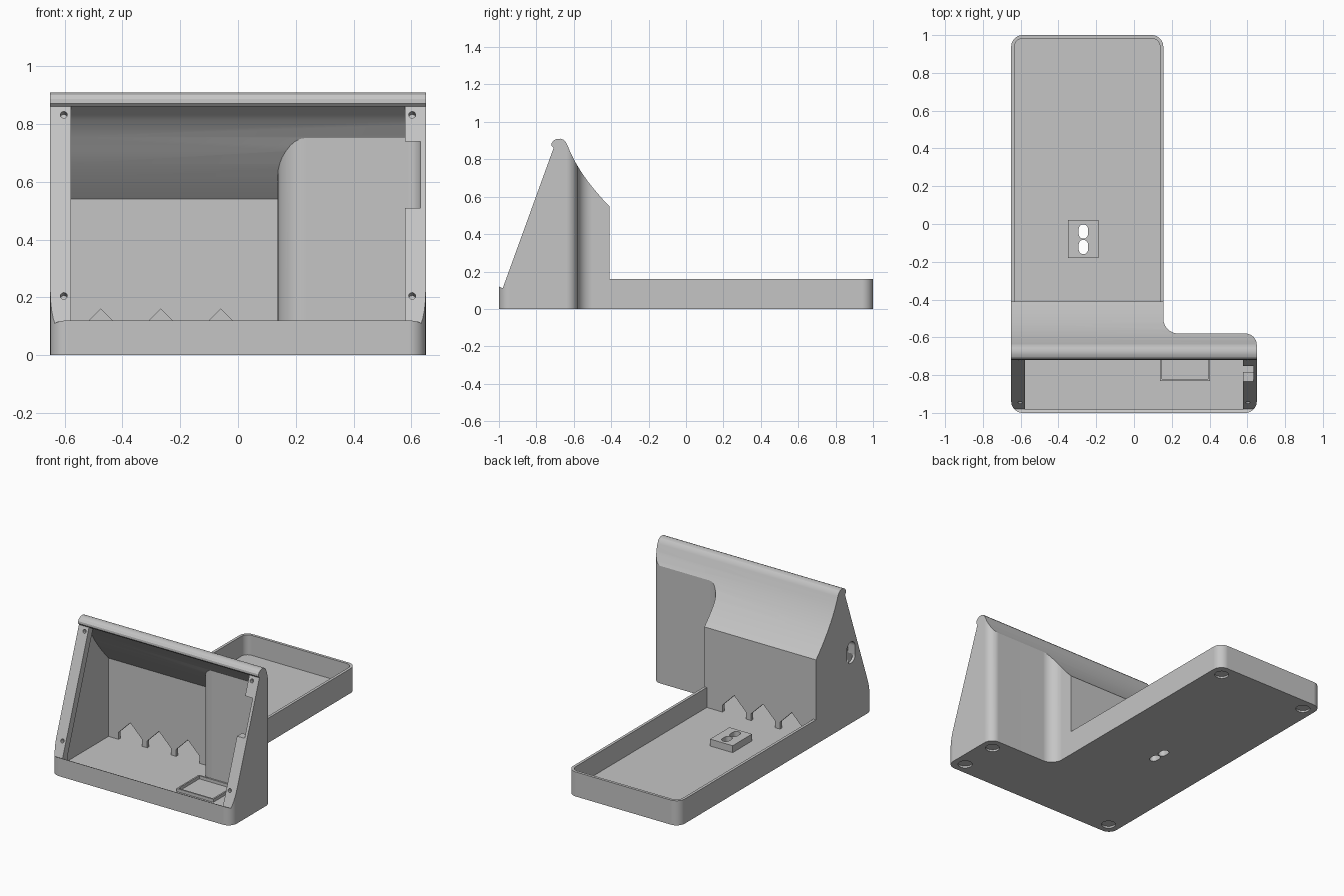
import bpy, bmesh, math
from mathutils import Vector, Matrix

cube = bpy.data.objects.get("Cube")
if cube:
    bpy.data.objects.remove(cube, do_unlink=True)

grey = bpy.data.materials.new("plain grey")
grey.use_nodes = True
grey.diffuse_color = (0.56, 0.56, 0.56, 1)
grey.node_tree.nodes["Principled BSDF"].inputs["Base Color"].default_value = (0.56, 0.56, 0.56, 1)


def add_object(name, bm):
    bmesh.ops.recalc_face_normals(bm, faces=bm.faces)
    mesh = bpy.data.meshes.new(name)
    bm.to_mesh(mesh)
    bm.free()
    mesh.materials.append(grey)
    obj = bpy.data.objects.new(name, mesh)
    bpy.context.collection.objects.link(obj)
    return obj


def prism(name, pts, axis, a, b):
    """Extrude a 2D outline along an axis from a to b."""
    place = {"x": lambda u, v, t: (t, u, v),
             "y": lambda u, v, t: (u, t, v),
             "z": lambda u, v, t: (u, v, t)}[axis]
    bm = bmesh.new()
    face = bm.faces.new([bm.verts.new(place(u, v, a)) for u, v in pts])
    ext = bmesh.ops.extrude_face_region(bm, geom=[face])
    verts = [g for g in ext["geom"] if isinstance(g, bmesh.types.BMVert)]
    bmesh.ops.translate(bm, verts=verts, vec=Vector(place(0, 0, b - a)))
    return add_object(name, bm)


def box(name, x0, x1, y0, y1, z0, z1):
    return prism(name, [(x0, y0), (x1, y0), (x1, y1), (x0, y1)], "z", z0, z1)


def cylinder(name, centre, direction, radius, depth):
    bm = bmesh.new()
    rot = Vector(direction).to_track_quat("Z", "Y").to_matrix().to_4x4()
    bmesh.ops.create_cone(bm, cap_ends=True, segments=32, radius1=radius, radius2=radius,
                          depth=depth, matrix=Matrix.Translation(centre) @ rot)
    return add_object(name, bm)


def boolean(target, tool, op="DIFFERENCE", keep=False):
    mod = target.modifiers.new("cut", "BOOLEAN")
    mod.operation, mod.solver, mod.object = op, "EXACT", tool
    bpy.context.view_layer.objects.active = target
    bpy.ops.object.modifier_apply(modifier=mod.name)
    if not keep:
        bpy.data.objects.remove(tool, do_unlink=True)


def rounded(corners, seg=8):
    """Closed outline with each (x, y, radius) corner filleted."""
    out = []
    for i, (x, y, r) in enumerate(corners):
        p = Vector((x, y))
        d1 = (Vector(corners[i - 1][:2]) - p).normalized()
        d2 = (Vector(corners[(i + 1) % len(corners)][:2]) - p).normalized()
        centre = p + (d1 + d2) * r          # all corners are right angles
        for k in range(seg + 1):
            t = k / seg * math.pi / 2
            q = centre - d2 * r * math.cos(t) - d1 * r * math.sin(t)
            out.append((q.x, q.y))
    return out


def stadium(cu, cv, width, length, seg=10):
    """Slot outline, long in the second direction."""
    r, h = width / 2, (length - width) / 2
    return [(cu + r * math.cos(a), cv + s * h + r * math.sin(a))
            for s, start in ((1, 0), (-1, math.pi))
            for a in [start + math.pi * k / seg for k in range(seg + 1)]]


def footprint(inset):
    w, r, f = inset, 0.06 - inset, 0.08 + inset
    return rounded([(-0.65 + w, -1 + w, r), (0.65 - w, -1 + w, r), (0.65 - w, -0.58 - w, r),
                    (0.155 - w, -0.58 - w, f), (0.155 - w, 1 - w, r), (-0.65 + w, 1 - w, r)])


FLOOR, WALL = 0.03, 0.018

# Outer shell: L-shaped footprint limited by the side profile
side_profile = [(-1.1, -0.1), (-1.1, 0.12), (-1, 0.12), (-0.98, 0.11), (-0.708, 0.86),
                (-0.719, 0.872), (-0.718, 0.886), (-0.708, 0.9), (-0.692, 0.908),
                (-0.672, 0.91), (-0.655, 0.905), (-0.642, 0.892), (-0.634, 0.875),
                (-0.615, 0.83), (-0.59, 0.782), (-0.56, 0.732), (-0.525, 0.682),
                (-0.485, 0.632), (-0.445, 0.586), (-0.41, 0.55), (-0.41, 0.16),
                (1.1, 0.16), (1.1, -0.1)]
body = prism("enclosure", footprint(0), "z", 0, 1.2)
boolean(body, prism("profile", side_profile, "x", -1, 1), "INTERSECT")

# Hollow of the housing, open at the sloping front
hollow_profile = [(-0.982, FLOOR), (-0.982, 0.6), (-0.8, 0.86), (-0.702, 0.86),
                  (-0.645, 0.815), (-0.6, 0.755), (-0.57, 0.707), (-0.535, 0.66),
                  (-0.495, 0.612), (-0.46, 0.572), (-0.43, 0.54), (-0.43, FLOOR)]
hollow = prism("hollow", footprint(WALL), "z", FLOOR, 1.2)
boolean(hollow, prism("hollow_profile", hollow_profile, "x", -1, 1), "INTERSECT")

# Mounting flanges are left standing along both sides of the opening
flange = [(-1.05, 0), (-1.05, 0.11), (-0.98, 0.11), (-0.78, 0.9), (-0.66, 0.9),
          (-0.658, 0.86), (-0.928, 0.11), (-0.928, 0)]
for s in (-1, 1):
    boolean(hollow, prism("flange", flange, "x", s * 0.578, s * 0.8))
boolean(body, hollow)

# Space in front of the flanges is kept clear down to the sloping plane, then the tray is hollowed
tray = prism("tray_hollow", footprint(WALL), "z", FLOOR, 0.4)
boolean(tray, box("tray_limit", -1, 1, -0.41, 1.2, -0.1, 0.5), "INTERSECT")
boolean(body, tray)

# Peaked cable openings between housing and tray
for x in (-0.475, -0.268, -0.06):
    peak = [(x - 0.085, FLOOR), (x + 0.085, FLOOR), (x + 0.085, 0.075), (x, 0.16), (x - 0.085, 0.075)]
    boolean(body, prism("opening", peak, "y", -0.45, -0.39))

# Side port, flange notch and screw holes
boolean(body, prism("port", stadium(-0.77, 0.46, 0.085, 0.14), "x", -0.7, -0.6))
boolean(body, box("notch", 0.56, 0.65 - WALL, -0.9, -0.695, 0.51, 0.74))
for x in (-0.603, 0.603):
    for z in (0.205, 0.832):
        y = -0.98 + (z - 0.11) * 0.272 / 0.75
        boolean(body, cylinder("screw_hole", (x, y, z), (0, -0.94, 0.341), 0.012, 0.06))

# Shallow foot recesses underneath
for x, y in ((-0.57, -0.92), (0.57, -0.92), (0.57, -0.66), (-0.57, 0.92), (0.075, 0.92)):
    boolean(body, cylinder("foot_recess", (x, y, 0), (0, 0, 1), 0.043, 0.024))

# Raised block in the tray with two slots cut right through
block = box("slot_block", -0.35, -0.187, -0.18, 0.02, FLOOR, 0.075)
for y in (-0.04, -0.122):
    slot = prism("slot", stadium(-0.268, y, 0.05, 0.076), "z", -0.1, 0.2)
    boolean(body, slot, keep=True)
    boolean(block, slot)

# Low rectangular frame on the housing floor
frame = box("floor_frame", 0.137, 0.403, -0.83, -0.598, FLOOR, 0.05)
boolean(frame, box("frame_inside", 0.147, 0.393, -0.82, -0.608, 0, 0.1))

# Smooth curves with crisp edges
for obj in (body, block, frame):
    bpy.ops.object.select_all(action="DESELECT")
    obj.select_set(True)
    bpy.context.view_layer.objects.active = obj
    bpy.ops.object.shade_smooth_by_angle(angle=math.radians(25))
    mod = obj.modifiers.new("even_shading", "WEIGHTED_NORMAL")
    mod.keep_sharp = True
